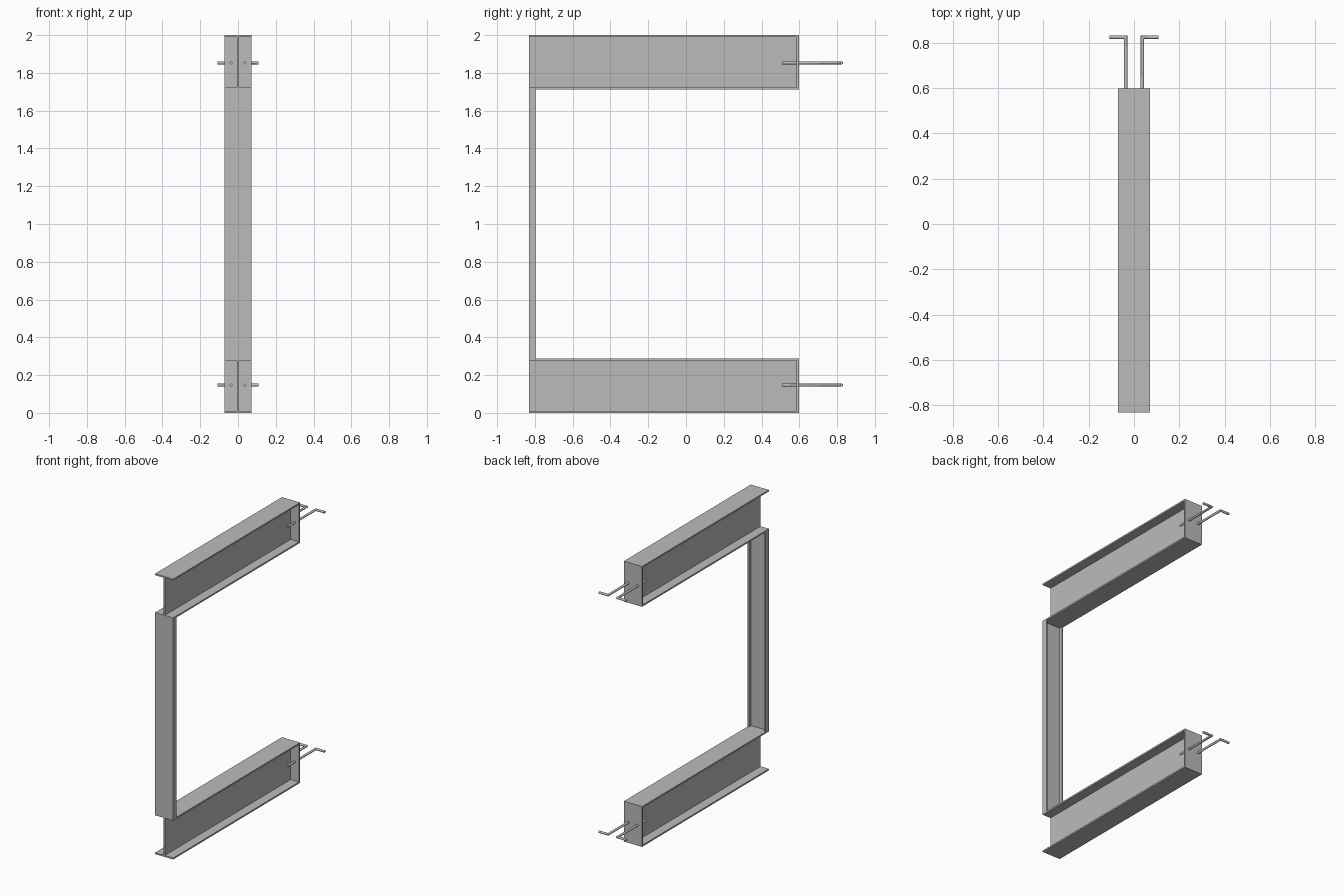
import bpy
import bmesh
from mathutils import Vector

cube = bpy.data.objects.get("Cube")
if cube:
    bpy.data.objects.remove(cube)

# One plain steel grey for everything
steel = bpy.data.materials.new("steel_grey")
steel.use_nodes = True
colour = (0.5, 0.5, 0.5, 1)
steel.diffuse_color = colour
steel.node_tree.nodes["Principled BSDF"].inputs["Base Color"].default_value = colour

HALF_W = 0.0715      # half the flange width
FRONT, BACK = -0.832, 0.597
DEPTH = 0.288        # beam height
T = 0.011            # plate thickness


def add_object(name, bm):
    bmesh.ops.recalc_face_normals(bm, faces=bm.faces)
    mesh = bpy.data.meshes.new(name)
    bm.to_mesh(mesh)
    bm.free()
    mesh.materials.append(steel)
    obj = bpy.data.objects.new(name, mesh)
    bpy.context.collection.objects.link(obj)
    return obj


def extrude_profile(name, points, direction):
    """Extrude a closed outline along a vector."""
    bm = bmesh.new()
    face = bm.faces.new([bm.verts.new(p) for p in points])
    new = bmesh.ops.extrude_face_region(bm, geom=[face])["geom"]
    verts = [v for v in new if isinstance(v, bmesh.types.BMVert)]
    bmesh.ops.translate(bm, verts=verts, vec=direction)
    return add_object(name, bm)


def bent_rod(name, path, radius, sides=12):
    """Sweep a ring along a flat path with a mitred corner."""
    bm = bmesh.new()
    ring = bmesh.ops.create_circle(bm, cap_ends=True, segments=sides, radius=radius)["verts"]
    start, corner, end = map(Vector, path)
    d1, d2 = (corner - start).normalized(), (end - corner).normalized()
    bmesh.ops.rotate(bm, verts=ring, matrix=Vector((0, 0, 1)).rotation_difference(d1).to_matrix())
    bmesh.ops.translate(bm, verts=ring, vec=start)
    mitre = d1 + d2
    for direction, point, normal in ((d1, corner, mitre), (d2, end, d2)):
        cap = [f for f in bm.faces if all(v in ring for v in f.verts)]
        new = bmesh.ops.extrude_face_region(bm, geom=cap)["geom"]
        if point is end:
            bmesh.ops.delete(bm, geom=cap, context='FACES_ONLY')
        ring = [v for v in new if isinstance(v, bmesh.types.BMVert)]
        for v in ring:
            v.co += direction * ((point - v.co).dot(normal) / direction.dot(normal))
    obj = add_object(name, bm)
    for p in obj.data.polygons:
        p.use_smooth = len(p.vertices) == 4
    obj.data.set_sharp_from_angle(angle=0.7)


def beam(prefix, z):
    # I-section running front to back
    right = [(HALF_W, 0), (HALF_W, T), (T / 2, T),
             (T / 2, DEPTH - T), (HALF_W, DEPTH - T), (HALF_W, DEPTH)]
    outline = right + [(-x, h) for x, h in reversed(right)]
    extrude_profile(prefix + "_beam", [(x, FRONT, z + h) for x, h in outline],
                    (0, BACK - T - FRONT, 0))
    # End plate
    plate = [(-HALF_W, 0), (HALF_W, 0), (HALF_W, DEPTH), (-HALF_W, DEPTH)]
    extrude_profile(prefix + "_end_plate", [(x, BACK - T, z + h) for x, h in plate], (0, T, 0))
    # Hooked anchor rods
    mid = z + DEPTH / 2 + 0.003 * (1 if z == 0 else -1)
    for side, s in (("left", 1), ("right", -1)):
        bent_rod(f"{prefix}_{side}_anchor_rod",
                 [(s * 0.037, 0.508, mid), (s * 0.037, 0.824, mid), (s * 0.108, 0.824, mid)],
                 0.008)


beam("lower", 0)
beam("upper", 2 - DEPTH)

# Channel post joining the beams, open towards the back
lip = FRONT + 0.036
channel = [(HALF_W, FRONT), (HALF_W, lip), (HALF_W - T, lip), (HALF_W - T, FRONT + T)]
channel += [(-x, y) for x, y in reversed(channel)]
extrude_profile("channel_post", [(x, y, DEPTH) for x, y in channel], (0, 0, 2 - 2 * DEPTH))
